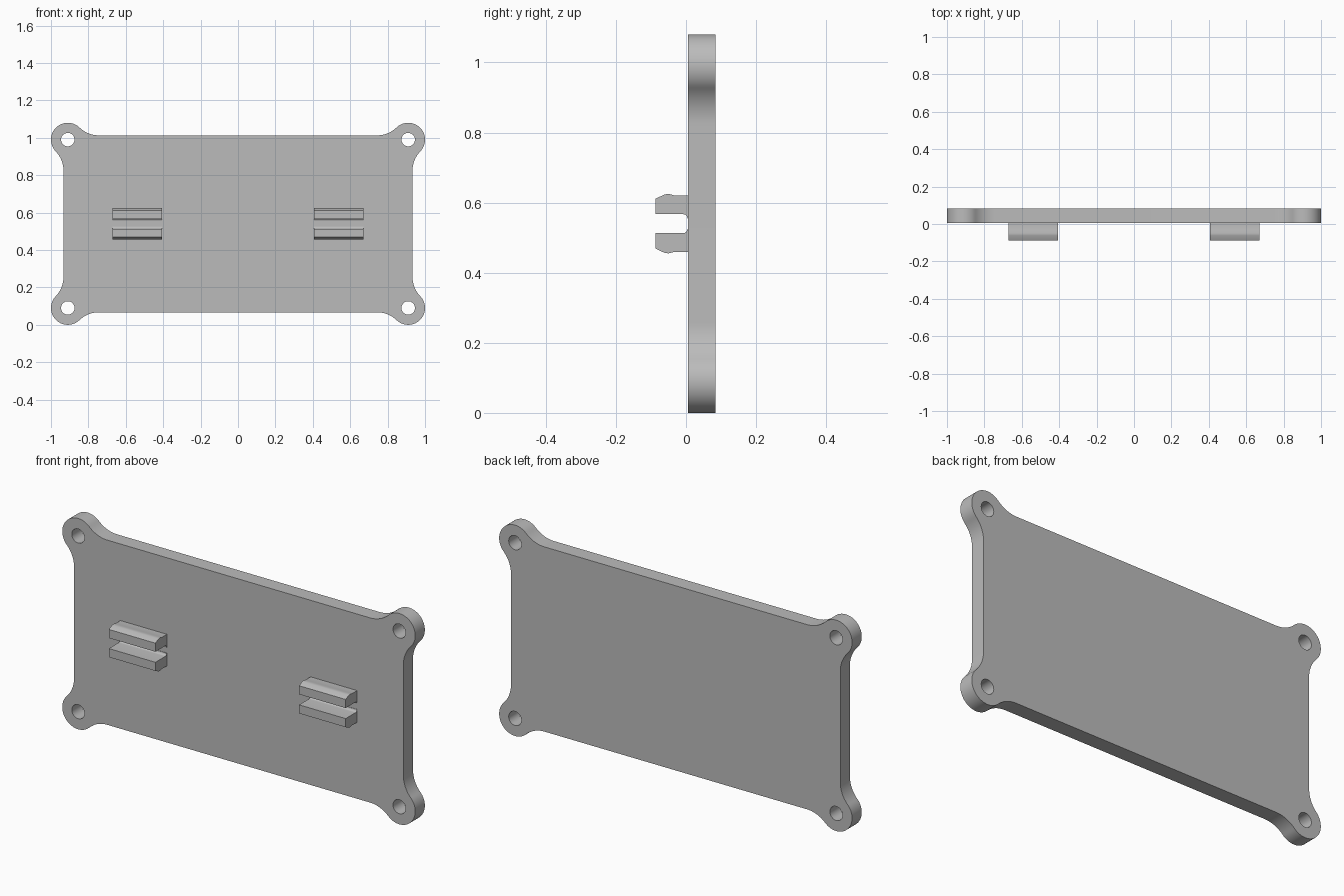
import bpy, bmesh
from math import cos, sin, pi, atan2, sqrt
from mathutils import Matrix

cube = bpy.data.objects.get("Cube")
if cube:
    bpy.data.objects.remove(cube)

GREY = (0.5, 0.5, 0.5, 1)
mat = bpy.data.materials.new("plain grey")
mat.use_nodes = True
mat.diffuse_color = GREY
mat.node_tree.nodes["Principled BSDF"].inputs["Base Color"].default_value = GREY

MID = 0.54                                    # height of the plate's centre
FACING_FRONT = Matrix.Rotation(pi / 2, 4, 'X')
FACING_SIDE = Matrix(((0, 0, 1, 0), (1, 0, 0, 0), (0, 1, 0, 0), (0, 0, 0, 1)))


def arc(cx, cy, r, a0, a1, n):
    steps = [a0 + (a1 - a0) * i / n for i in range(n + 1)]
    return [(cx + r * cos(a), cy + r * sin(a)) for a in steps]


def extrude(name, loops, thickness, turn, location):
    """Fill flat outlines (inner ones become holes) and give them thickness."""
    curve = bpy.data.curves.new(name, 'CURVE')
    curve.dimensions, curve.fill_mode = '2D', 'BOTH'
    curve.extrude = thickness / 2
    for loop in loops:
        spline = curve.splines.new('POLY')
        spline.points.add(len(loop) - 1)
        for point, (u, v) in zip(spline.points, loop):
            point.co = (u, v, 0, 1)
        spline.use_cyclic_u = True
    obj = bpy.data.objects.new(name, curve)
    bpy.context.collection.objects.link(obj)
    bpy.ops.object.select_all(action='DESELECT')
    obj.select_set(True)
    bpy.context.view_layer.objects.active = obj
    bpy.ops.object.convert(target='MESH')
    obj = bpy.context.object
    mesh = obj.data
    mesh.transform(Matrix.Translation(location) @ turn)
    bm = bmesh.new()
    bm.from_mesh(mesh)
    bmesh.ops.remove_doubles(bm, verts=bm.verts, dist=1e-5)
    bmesh.ops.recalc_face_normals(bm, faces=bm.faces)
    bm.to_mesh(mesh)
    bm.free()
    mesh.materials.clear()
    mesh.materials.append(mat)
    bpy.ops.object.shade_smooth_by_angle(angle=pi / 6)


# Plate: straight sides flow through fillets into round corner ears
EAR_X, EAR_Z, EAR_R, HOLE_R = 0.91, 0.45, 0.09, 0.036
INSET, FILLET = 0.023, 0.15                   # side beyond ear centre, fillet radius
rise = INSET + FILLET
run = sqrt((EAR_R + FILLET) ** 2 - rise ** 2)
lean = atan2(rise, run)
corner = (arc(EAR_X + rise, EAR_Z - run, FILLET, pi, pi / 2 + lean, 12)
          + arc(EAR_X, EAR_Z, EAR_R, lean - pi / 2, pi - lean, 36)[1:]
          + arc(EAR_X - run, EAR_Z + rise, FILLET, -lean, -pi / 2, 12)[1:])
outline, holes = [], []
for sx, sz in ((1, 1), (-1, 1), (-1, -1), (1, -1)):
    part = [(sx * x, sz * z) for x, z in corner]
    outline += part if sx == sz else part[::-1]
    holes.append(arc(sx * EAR_X, sz * EAR_Z, HOLE_R, 0, 2 * pi, 32)[:-1])
extrude("plate", [outline] + holes, 0.078, FACING_FRONT, (0, 0.045, MID))

# Clips: paired prongs with a swollen outer tip and a rounded slot floor
prong = ([(0.006, 0.081), (-0.035, 0.081), (-0.05, 0.085), (-0.062, 0.083),
          (-0.087, 0.071), (-0.087, 0.027)]
         + arc(-0.008, 0.015, 0.012, pi / 2, 0, 6) + [(0.006, 0.015)])
for side, x in (("left", 0.539), ("right", -0.539)):
    for level, s in (("upper", 1), ("lower", -1)):
        extrude(f"{side}_clip_{level}_prong", [[(y, s * z) for y, z in prong]],
                0.264, FACING_SIDE, (x, 0, MID))
